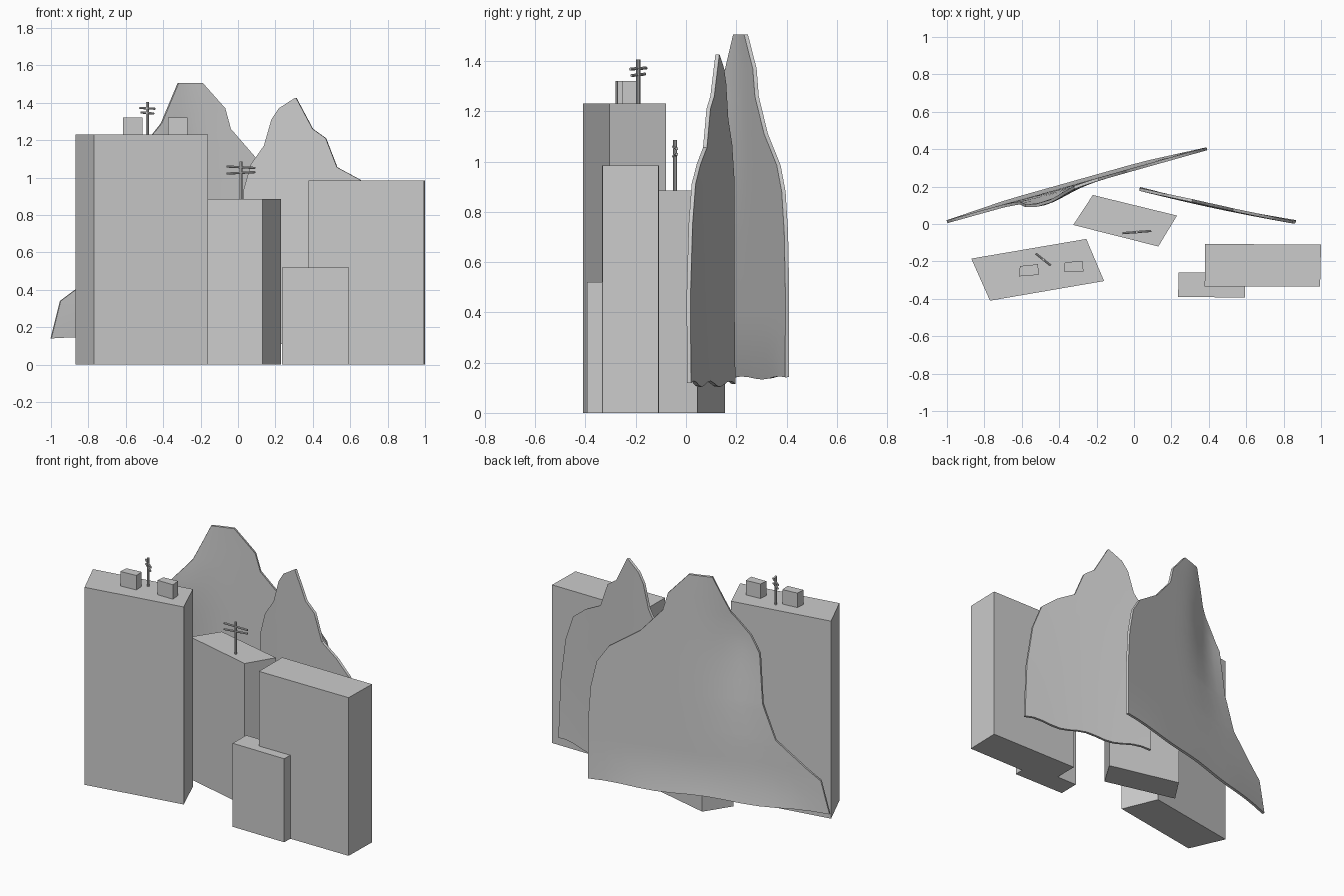
import bpy, bmesh, math
from mathutils import Vector

if "Cube" in bpy.data.objects:
    bpy.data.objects.remove(bpy.data.objects["Cube"])


def mesh_object(name, bm):
    bmesh.ops.recalc_face_normals(bm, faces=bm.faces)
    me = bpy.data.meshes.new(name)
    bm.to_mesh(me)
    bm.free()
    ob = bpy.data.objects.new(name, me)
    bpy.context.collection.objects.link(ob)
    return ob


def block(name, footprint, z0, z1):
    """Extrude a footprint polygon from z0 to z1."""
    bm = bmesh.new()
    f = bm.faces.new([bm.verts.new((x, y, z0)) for x, y in footprint])
    top = bmesh.ops.extrude_face_region(bm, geom=[f], use_keep_orig=True)
    verts = [g for g in top["geom"] if isinstance(g, bmesh.types.BMVert)]
    bmesh.ops.translate(bm, verts=verts, vec=(0, 0, z1 - z0))
    return mesh_object(name, bm)


def rod(name, a, b, r):
    """Thin cylinder between two points."""
    a, b = Vector(a), Vector(b)
    bpy.ops.mesh.primitive_cylinder_add(vertices=8, radius=r, depth=(b - a).length,
                                        location=(a + b) / 2)
    ob = bpy.context.object
    ob.name = name
    ob.rotation_euler = (b - a).to_track_quat('Z', 'Y').to_euler()


def antenna(name, x, y, z0, z1, half, bars):
    """Roof mast with slightly tilted crossbars."""
    rod(name + "_mast", (x, y, z0 - 0.005), (x, y, z1), 0.008)
    for i, (z, s, tilt) in enumerate(bars):
        dx, dy = half[0] * s, half[1] * s
        rod(f"{name}_bar_{i}", (x - dx, y - dy, z + tilt), (x + dx, y + dy, z - tilt), 0.006)


def lerp_profile(pts, z):
    for (x0, z0), (x1, z1) in zip(pts, pts[1:]):
        if z <= z1:
            return x0 + (x1 - x0) * max(0, z - z0) / (z1 - z0)
    return pts[-1][0]


def mountain(name, left, right, depth, wave, cols=14):
    """Thin, gently bent sheet lofted between two silhouette edges (x, z)."""
    bm = bmesh.new()
    zs = sorted({z for _, z in left + right} | {left[0][1] + 0.08})
    rows = []
    for z in zs:
        xl, xr = lerp_profile(left, z), lerp_profile(right, z)
        row = []
        for c in range(cols + 1):
            x = xl + (xr - xl) * c / cols
            dz = wave * math.sin(c * 1.1) if z == zs[0] else 0
            row.append(bm.verts.new((x, depth(x, z), z + dz)))
        rows.append(row)
    for lo, hi in zip(rows, rows[1:]):
        for c in range(cols):
            bm.faces.new((lo[c], lo[c + 1], hi[c + 1], hi[c]))
    ob = mesh_object(name, bm)
    sol = ob.modifiers.new("thickness", 'SOLIDIFY')
    sol.thickness = 0.016
    sol.offset = 0
    bpy.ops.object.select_all(action='DESELECT')
    ob.select_set(True)
    bpy.context.view_layer.objects.active = ob
    bpy.ops.object.modifier_apply(modifier="thickness")
    bpy.ops.object.shade_smooth_by_angle(angle=math.radians(40))


# Buildings
block("left_tower", [(-0.87, -0.185), (-0.77, -0.41), (-0.16, -0.305), (-0.255, -0.08)], 0, 1.23)
block("middle_building", [(-0.325, -0.005), (0.13, -0.12), (0.23, 0.045), (-0.22, 0.155)], 0, 0.885)
block("right_building", [(0.378, -0.335), (0.995, -0.333), (1.0, -0.11), (0.38, -0.107)], 0, 0.985)
block("front_annex", [(0.236, -0.39), (0.593, -0.393), (0.597, -0.26), (0.238, -0.258)], 0, 0.52)

# Rooftop units
block("roof_unit_left", [(-0.615, -0.28), (-0.51, -0.272), (-0.513, -0.215), (-0.61, -0.225)], 1.225, 1.32)
block("roof_unit_right", [(-0.375, -0.255), (-0.27, -0.255), (-0.275, -0.197), (-0.37, -0.205)], 1.225, 1.32)

# Rooftop antennas
antenna("tower_antenna", -0.485, -0.19, 1.23, 1.405, (0.04, -0.032),
        [(1.37, 1.0, 0.002), (1.345, 0.85, 0.003)])
antenna("middle_antenna", 0.015, -0.043, 0.885, 1.085, (0.077, 0.006),
        [(1.055, 1.0, 0.004), (1.025, 1.0, -0.004)])


# Mountain backdrops: slanted sheets with a soft forward bend
def big_depth(x, z):
    bend = -0.05 * math.exp(-((x + 0.48) / 0.16) ** 2 - ((z - 1.15) / 0.4) ** 2)
    foot = 0.02 * math.exp(-((z - 0.14) / 0.08) ** 2) * min(1, max(0, (0.38 - x) * 3)) * min(1, (x + 1) * 3)
    return 0.012 + (x + 1) * 0.281 + bend + foot


def small_depth(x, z):
    foot = 0.01 * math.exp(-((z - 0.12) / 0.1) ** 2)
    sag = -0.012 * math.sin(math.pi * (x - 0.03) / 0.84)
    return 0.185 - (x - 0.03) * 0.212 + foot * 0.5 + sag * (1 - z / 1.5)


mountain("large_mountain",
         [(-1.0, 0.14), (-0.95, 0.34), (-0.87, 0.40), (-0.69, 0.55), (-0.61, 0.76), (-0.58, 1.06),
          (-0.52, 1.16), (-0.45, 1.24), (-0.41, 1.29), (-0.32, 1.505)],
         [(0.39, 0.14), (0.39, 0.5), (0.375, 0.72), (0.34, 0.88), (0.27, 0.985), (0.09, 1.11),
          (-0.04, 1.26), (-0.07, 1.37), (-0.19, 1.505)],
         big_depth, 0.006)
mountain("small_mountain",
         [(0.03, 0.115), (0.03, 0.93), (0.07, 1.07), (0.14, 1.17), (0.18, 1.31), (0.22, 1.37),
          (0.305, 1.425)],
         [(0.865, 0.115), (0.85, 0.48), (0.81, 0.75), (0.75, 0.91), (0.65, 0.99), (0.53, 1.055),
          (0.47, 1.21), (0.40, 1.26), (0.312, 1.425)],
         small_depth, 0.012)
